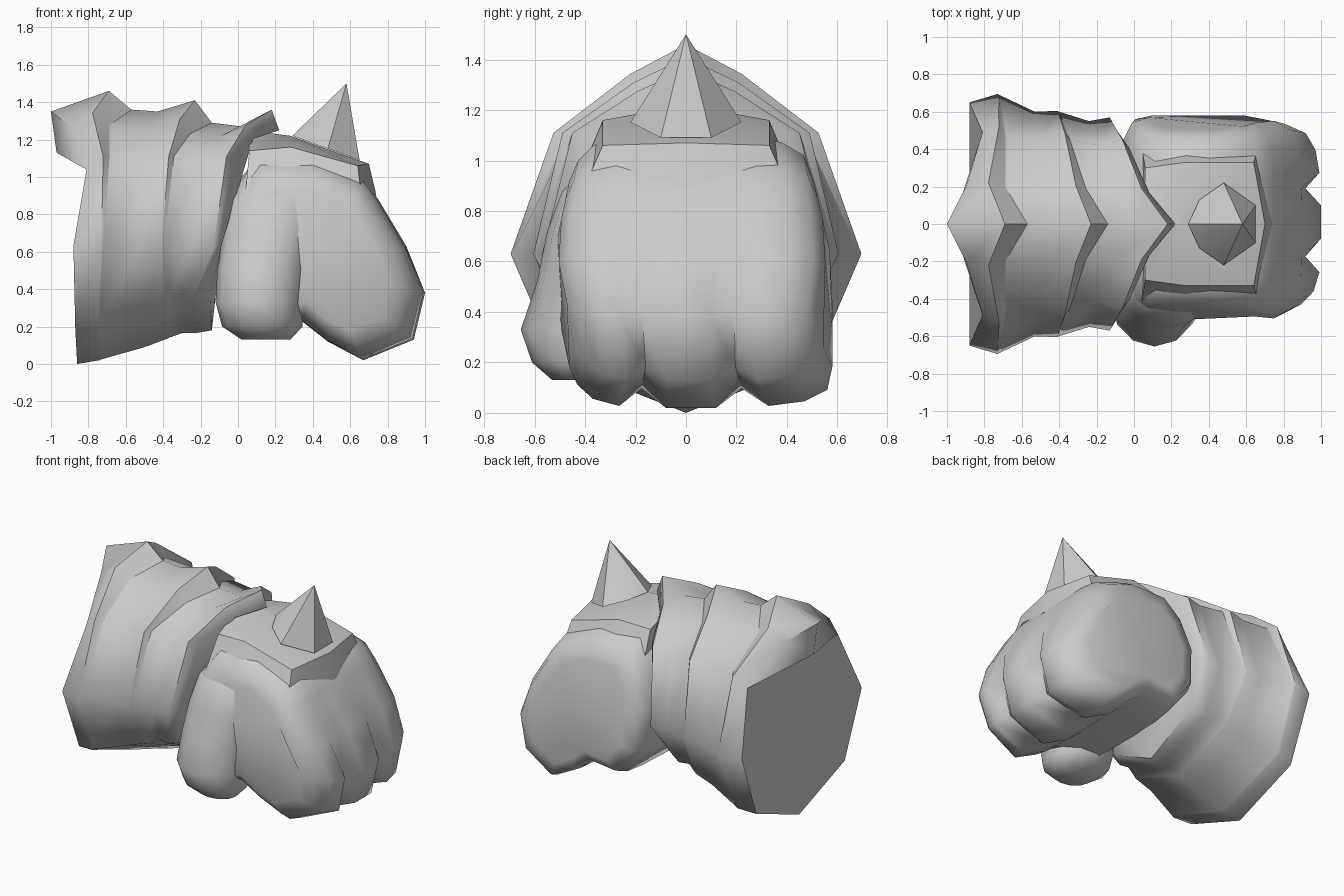
import bpy, bmesh, math
from mathutils import Vector

cube = bpy.data.objects.get("Cube")
if cube:
    bpy.data.objects.remove(cube)

grey = bpy.data.materials.new("plain_grey")
grey.use_nodes = True
colour = (0.6, 0.6, 0.6, 1)
grey.diffuse_color = colour
grey.node_tree.nodes["Principled BSDF"].inputs["Base Color"].default_value = colour


def finish(bm, name, angle):
    bmesh.ops.recalc_face_normals(bm, faces=bm.faces)
    mesh = bpy.data.meshes.new(name)
    bm.to_mesh(mesh)
    bm.free()
    mesh.materials.append(grey)
    ob = bpy.data.objects.new(name, mesh)
    bpy.context.collection.objects.link(ob)
    bpy.ops.object.select_all(action="DESELECT")
    ob.select_set(True)
    bpy.context.view_layer.objects.active = ob
    if angle:
        bpy.ops.object.shade_smooth_by_angle(angle=math.radians(angle))
    return ob


def bridge(bm, rings):
    """Join successive closed loops of vertices."""
    for a, b in zip(rings, rings[1:]):
        n = len(a)
        for i in range(n):
            j = (i + 1) % n
            bm.faces.new((a[i], a[j], b[j], b[i]))


def loft(name, loops, angle):
    bm = bmesh.new()
    rings = [[bm.verts.new(p) for p in loop] for loop in loops]
    bridge(bm, rings)
    bm.faces.new(rings[0])
    bm.faces.new(rings[-1])
    return finish(bm, name, angle)


# Sleeve: ten-sided rings with ridges that fade out down the sides
def sleeve_ring(x_top, x_side, x_low, z_top, width, shoulder, z_low, dip=0):
    def mix(t):
        return x_top + (x_side - x_top) * t
    half = [(mix(.45) + dip, .42 * shoulder, (2 * z_top + 1.11) / 3),
            (mix(.78), shoulder, 1.11),
            (x_side, width, .63),
            (x_low - .01, .74 * width, z_low + .19)]
    other = [(x, -y, z) for x, y, z in reversed(half)]
    return [(x_top, 0, z_top)] + half + [(x_low, 0, z_low)] + other


sleeve_rings = [
    sleeve_ring(-1, -.88, -.86, 1.35, .65, .49, 0, .05),
    sleeve_ring(-.69, -.73, -.74, 1.46, .695, .525, .02, -.07),
    sleeve_ring(-.57, -.72, -.73, 1.36, .69, .47, .025, -.05),
    sleeve_ring(-.43, -.53, -.5, 1.35, .6, .45, .09),
    sleeve_ring(-.23, -.41, -.38, 1.41, .605, .49, .135),
    sleeve_ring(-.14, -.4, -.37, 1.29, .6, .45, .14),
    sleeve_ring(.02, -.24, -.3, 1.27, .55, .42, .165),
    sleeve_ring(.18, -.13, -.23, 1.36, .57, .45, .165),
    sleeve_ring(.22, -.09, -.14, 1.25, .5, .4, .18),
]
bm = bmesh.new()
rings = [[bm.verts.new(p) for p in ring] for ring in sleeve_rings]
bridge(bm, rings)
bm.faces.new(rings[-1])
# Open end: flat cap below an overhanging lip
back = rings[0]
for i in (2, 8):
    back[i].co.x, back[i].co.z = -.81, 1.04
lip = bm.verts.new((-.97, 0, 1.13))
for a, b in ((0, 1), (1, 2), (2, 8), (8, 9), (9, 0)):
    bm.faces.new((lip, back[a], back[b]))
bm.faces.new(back[2:9])
# Crisp creases on the upper half of each ridge
for k in (1, 2, 4, 5, 7):
    for i in (0, 1, 2, 7, 8, 9):
        bm.edges.get((rings[k][i], rings[k][(i + 1) % 10])).smooth = False
finish(bm, "ridged_sleeve", 54)

# Fist: a side profile swept across the knuckles, pulled in at the finger grooves
profile = [(-.02, .95), (.1, 1.1), (.4, 1.1), (.66, 1), (.75, .88), (.9, .63),
           (1, .38), (.94, .13), (.67, .02), (.48, .12), (.34, .23),
           (.1, .2), (-.06, .4), (-.08, .7)]
centre = Vector((.42, .53))
# y position, overall scale, groove depth
slices = [(-.53, .68, 0), (-.51, .82, 0), (-.45, .93, 0), (-.33, .985, 0),
          (-.21, .99, .08), (-.1, 1, 0), (.12, 1, 0), (.22, .99, .08),
          (.33, .985, 0), (.47, .95, 0), (.56, .86, 0), (.58, .68, 0)]
fist = []
for y, scale, groove in slices:
    loop = []
    for x, z in profile:
        p = centre + (Vector((x, z)) - centre) * scale
        if x > .6 and z < .5:
            p += (centre - p).normalized() * groove
        # the flanks lean in towards the back of the hand and the fingertips
        lean = 1 - .4 * max(0, p.y - .6) - .5 * max(0, p.x - .65)
        if y < 0:
            lean -= .4 * max(0, .5 - p.y)
        loop.append((p.x, y * lean, p.y))
    fist.append(loop)
loft("fist", fist, 60)

# Thumb: stacked rounded rings, bulging outward near its tip
thumb = []
for z, cx, cy, rx, ry in [(.96, .2, -.3, .18, .1), (.88, .19, -.34, .23, .15),
                          (.72, .17, -.37, .25, .18), (.52, .13, -.4, .24, .19),
                          (.33, .11, -.42, .23, .235), (.2, .13, -.41, .215, .2),
                          (.13, .15, -.43, .13, .1)]:
    thumb.append([(cx + rx * math.cos(k * math.tau / 12),
                   cy + ry * math.sin(k * math.tau / 12), z) for k in range(12)])
loft("thumb", thumb, 60)

# Hand plate: sloped slab with a steep front edge
upper = [(.06, -.3, 1.14), (.28, -.33, 1.16), (.64, -.33, 1.06), (.7, 0, 1.07),
         (.64, .33, 1.06), (.28, .33, 1.16), (.06, .3, 1.14)]
lower = [(.04, -.42, .91), (.28, -.43, .92), (.66, -.4, .9), (.74, 0, .9),
         (.66, .4, .9), (.28, .43, .92), (.04, .42, .91)]
bm = bmesh.new()
low = [bm.verts.new(p) for p in lower]
top = [bm.verts.new(p) for p in upper]
bridge(bm, [low, top])
bm.faces.new(low)
crown = [bm.verts.new((x, 0, z)) for x, z in ((.05, 1.25), (.28, 1.22))]
bm.faces.new((top[0], top[1], crown[1], crown[0]))
bm.faces.new((top[6], top[5], crown[1], crown[0]))
bm.faces.new((top[0], top[6], crown[0]))
for i in range(1, 5):
    bm.faces.new((top[i], top[i + 1], crown[1]))
finish(bm, "hand_plate", 30)

# Spike: seven-sided cone leaning forward on the sloped plate
side = [(.35, .13), (.48, .22), (.65, .1)]
outline = [(.29, 0)] + side + [(x, -y) for x, y in reversed(side)]
bm = bmesh.new()
base = [bm.verts.new((x, y, 1.22 - (x - .29) * .36)) for x, y in outline]
tip = bm.verts.new((.58, 0, 1.5))
bm.faces.new(base)
for i in range(len(base)):
    bm.faces.new((base[i], base[(i + 1) % len(base)], tip))
finish(bm, "spike", 40)
